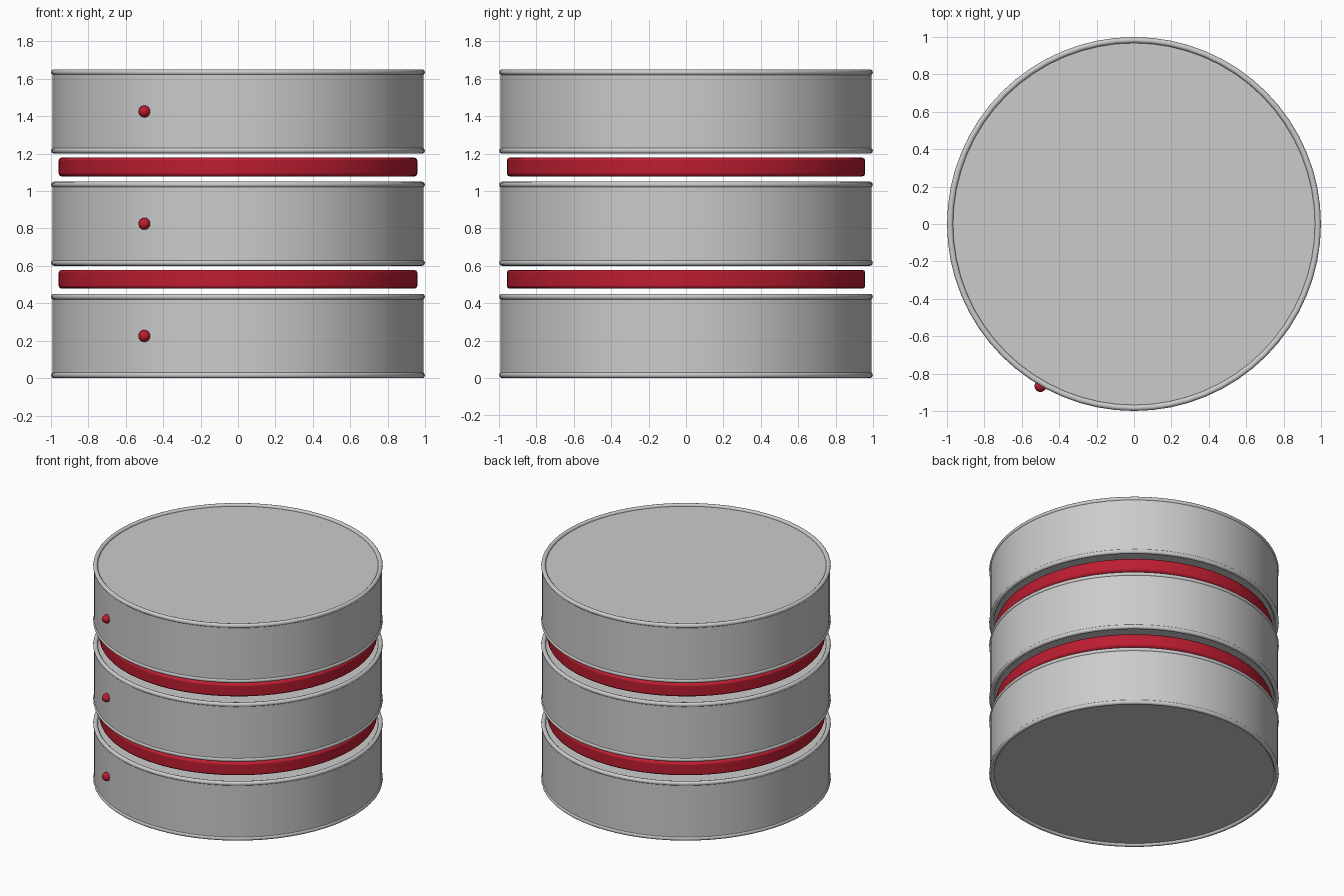
import bpy
from math import sqrt, pi

if "Cube" in bpy.data.objects:
    bpy.data.objects.remove(bpy.data.objects["Cube"])

red = bpy.data.materials.new("red")
red.diffuse_color = (0.5, 0.012, 0.03, 1)
red.use_nodes = True
red.node_tree.nodes["Principled BSDF"].inputs["Base Color"].default_value = red.diffuse_color


def finish(name, mat=None, angle=30):
    ob = bpy.context.object
    ob.name = name
    if mat:
        ob.data.materials.append(mat)
    bpy.ops.object.shade_smooth_by_angle(angle=angle * pi / 180)
    return ob


def disc(name, radius, z0, z1, bevel, mat=None):
    bpy.ops.mesh.primitive_cylinder_add(vertices=64, radius=radius, depth=z1 - z0,
                                        location=(0, 0, (z0 + z1) / 2))
    ob = finish(name, mat)
    if bevel:
        m = ob.modifiers.new("bevel", 'BEVEL')
        m.width = bevel
        m.segments = 2
        m.limit_method = 'ANGLE'


def rim(name, z):
    bpy.ops.mesh.primitive_torus_add(major_radius=0.983, minor_radius=0.016,
                                     major_segments=64, minor_segments=12,
                                     location=(0, 0, z))
    finish(name, angle=40)


PITCH, HEIGHT = 0.6, 0.45
for i in range(3):
    z = i * PITCH
    # drum with a rolled rim at both ends
    disc(f"drum_{i}", 0.992, z + 0.016, z + HEIGHT - 0.016, 0)
    rim(f"lower_rim_{i}", z + 0.016)
    rim(f"upper_rim_{i}", z + HEIGHT - 0.016)
    # indicator light on the front left
    bpy.ops.mesh.primitive_uv_sphere_add(segments=16, ring_count=8, radius=0.032,
                                         location=(-0.5, -sqrt(0.75), z + HEIGHT / 2),
                                         rotation=(pi / 2, 0, 0))
    finish(f"indicator_light_{i}", red)
    # red disc floating in the gap
    if i < 2:
        disc(f"red_disc_{i}", 0.958, z + 0.478, z + 0.578, 0.015, red)
